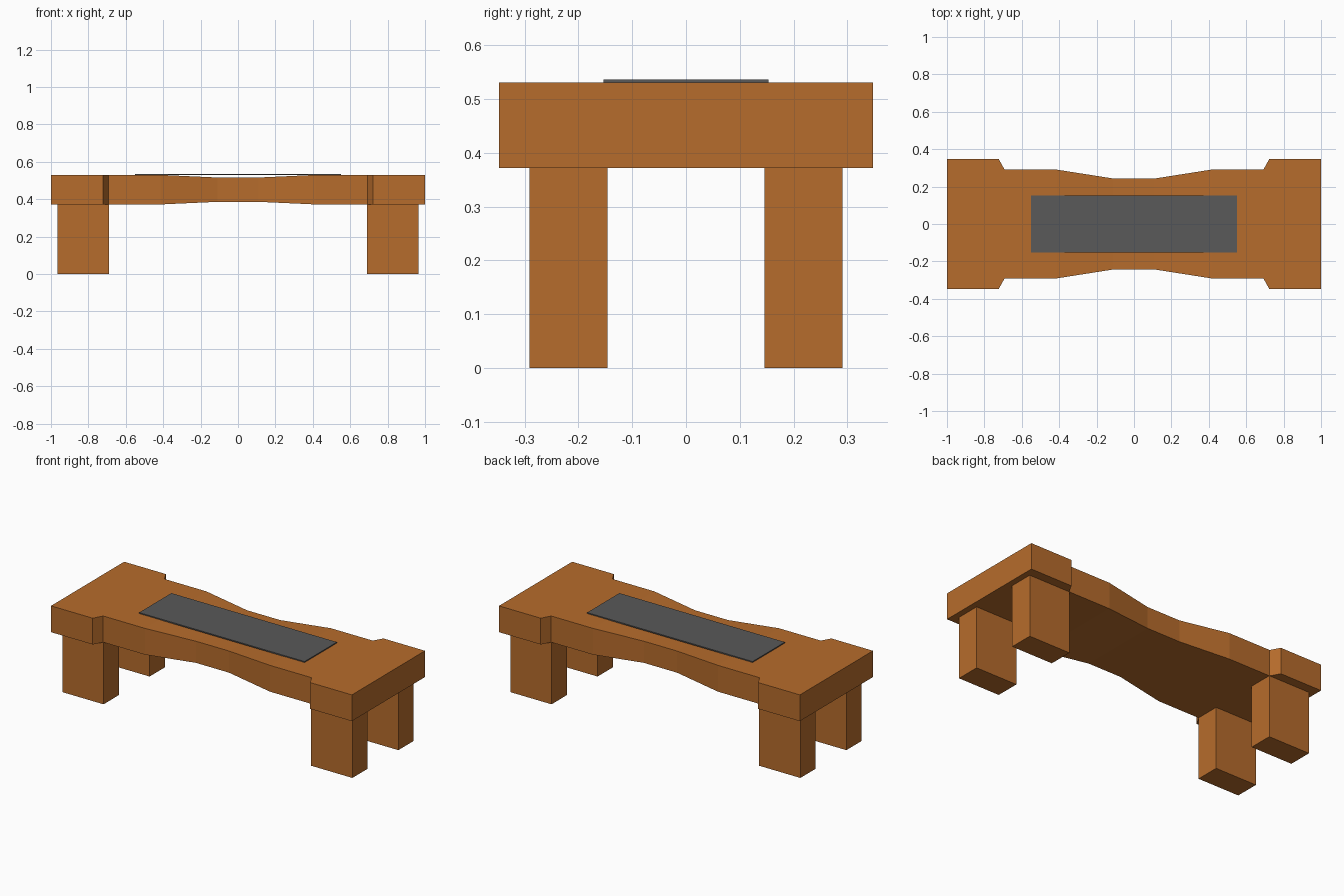
import bpy, bmesh

if "Cube" in bpy.data.objects:
    bpy.data.objects.remove(bpy.data.objects["Cube"])


def material(name, color):
    m = bpy.data.materials.new(name)
    m.diffuse_color = color
    m.use_nodes = True
    m.node_tree.nodes["Principled BSDF"].inputs["Base Color"].default_value = m.diffuse_color
    return m


wood = material("wood", (0.47, 0.15, 0.025, 1))
grey = material("grey_cloth", (0.10, 0.10, 0.10, 1))


def add_object(name, bm, mat):
    bmesh.ops.recalc_face_normals(bm, faces=bm.faces)
    mesh = bpy.data.meshes.new(name)
    bm.to_mesh(mesh)
    bm.free()
    mesh.materials.append(mat)
    obj = bpy.data.objects.new(name, mesh)
    bpy.context.collection.objects.link(obj)
    return obj


def box(name, lo, hi, mat):
    bm = bmesh.new()
    bmesh.ops.create_cube(bm, size=1)
    for v in bm.verts:
        v.co = [(a + b) / 2 + c * (b - a) for a, b, c in zip(lo, hi, v.co)]
    return add_object(name, bm, mat)


# Bench top: rectangular sections (x, half width, bottom, top), mirrored in x
half = [(0.11, 0.243, 0.386, 0.516),
        (0.415, 0.291, 0.372, 0.530),
        (0.692, 0.291, 0.372, 0.530),
        (0.723, 0.347, 0.372, 0.530),
        (1.0, 0.347, 0.372, 0.530)]
sections = [(-x, w, b, t) for x, w, b, t in reversed(half)] + half
bm = bmesh.new()
rings = [[bm.verts.new(p) for p in ((x, -w, b), (x, w, b), (x, w, t), (x, -w, t))]
         for x, w, b, t in sections]
for r, s in zip(rings, rings[1:]):
    for i in range(4):
        j = (i + 1) % 4
        bm.faces.new((r[i], r[j], s[j], s[i]))
bm.faces.new(rings[0])
bm.faces.new(rings[-1])
add_object("table_top", bm, wood)

# Four square-cut legs
for sx, side in ((-1, "left"), (1, "right")):
    for sy, end in ((-1, "front"), (1, "back")):
        xs = sorted((sx * 0.69, sx * 0.964))
        ys = sorted((sy * 0.146, sy * 0.291))
        box(f"{end}_{side}_leg", (xs[0], ys[0], 0), (xs[1], ys[1], 0.372), wood)

# Thin runner spanning the dip in the top
box("runner", (-0.55, -0.153, 0.529), (0.55, 0.153, 0.536), grey)
